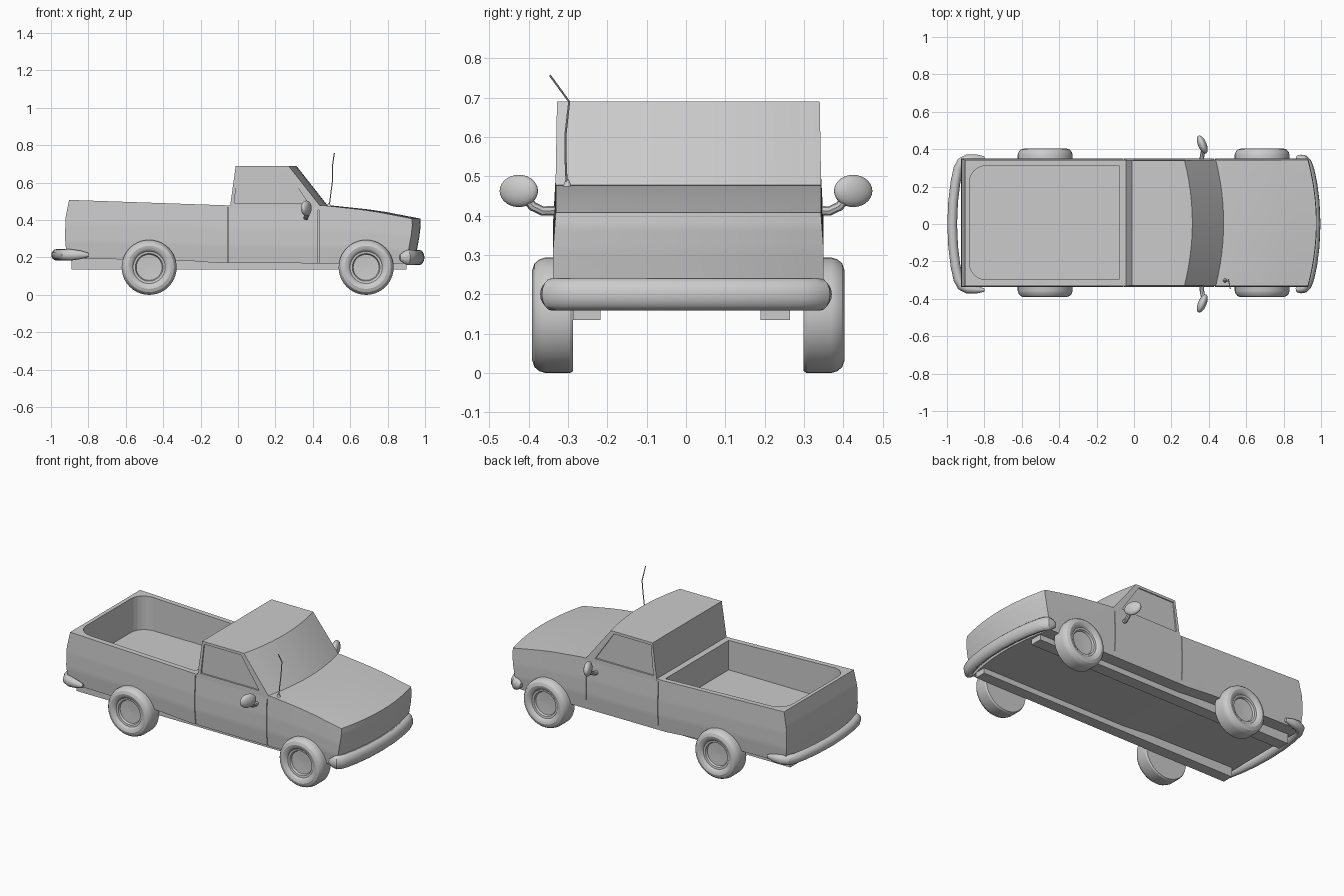
import bpy, bmesh, math
from mathutils import Vector

if "Cube" in bpy.data.objects:
    bpy.data.objects.remove(bpy.data.objects["Cube"])

YC = 0.006  # body centre line


def lerp(table, v):
    for (a, p), (b, q) in zip(table, table[1:]):
        if v <= b:
            return p + (q - p) * max(0, (v - a) / (b - a))
    return table[-1][1]


def finish(name, bm, smooth=True):
    bmesh.ops.recalc_face_normals(bm, faces=bm.faces)
    me = bpy.data.meshes.new(name)
    bm.to_mesh(me)
    bm.free()
    ob = bpy.data.objects.new(name, me)
    bpy.context.collection.objects.link(ob)
    if smooth:
        shade(ob)
    return ob


def shade(ob):
    bpy.ops.object.select_all(action='DESELECT')
    ob.select_set(True)
    bpy.context.view_layer.objects.active = ob
    bpy.ops.object.shade_smooth_by_angle(angle=math.radians(30))


def block(name, cuts, fn):
    """Gridded cube, every vertex remapped by fn(u, v, w) with -1..1 inputs."""
    bm = bmesh.new()
    bmesh.ops.create_cube(bm, size=2)
    bmesh.ops.subdivide_edges(bm, edges=bm.edges[:], cuts=cuts, use_grid_fill=True)
    for v in bm.verts:
        v.co = fn(*v.co)
    return finish(name, bm)


def prism(name, pts, depth):
    """Closed polygon pushed along a vector."""
    bm = bmesh.new()
    f = bm.faces.new([bm.verts.new(p) for p in pts])
    r = bmesh.ops.extrude_face_region(bm, geom=[f])
    for v in r['geom']:
        if isinstance(v, bmesh.types.BMVert):
            v.co += Vector(depth)
    return finish(name, bm, False)


def box(name, x0, x1, y0, y1, z0, z1):
    return prism(name, [(x0, y0, z0), (x1, y0, z0), (x1, y1, z0), (x0, y1, z0)], (0, 0, z1 - z0))


def cut(ob, cutter):
    cutter.hide_render = True
    m = ob.modifiers.new("cut", 'BOOLEAN')
    m.operation, m.solver, m.object = 'DIFFERENCE', 'EXACT', cutter
    bpy.ops.object.select_all(action='DESELECT')
    bpy.context.view_layer.objects.active = ob
    ob.select_set(True)
    bpy.ops.object.modifier_apply(modifier=m.name)
    bpy.data.objects.remove(cutter)


def loft(name, rings):
    bm = bmesh.new()
    rows = [[bm.verts.new(p) for p in r] for r in rings]
    n = len(rows[0])
    for a, b in zip(rows, rows[1:]):
        for i in range(n):
            bm.faces.new((a[i], a[(i + 1) % n], b[(i + 1) % n], b[i]))
    bm.faces.new(rows[0])
    bm.faces.new(rows[-1])
    return finish(name, bm)


# lower body: bowed nose, bulging flanks
TOP = [(-0.91, 0.508), (-0.04, 0.478), (0.44, 0.48), (0.7, 0.452), (0.93, 0.408)]
BOT = [(-0.93, 0.195), (-0.3, 0.185), (-0.1, 0.17), (0.93, 0.168)]
REAR = [(0, -0.915), (0.35, -0.925), (0.7, -0.922), (1, -0.903)]
NOSE = [(0, 0.89), (0.25, 0.91), (0.6, 0.925), (0.85, 0.932), (1, 0.93)]
WIDTH = [(0, 0.335), (0.3, 0.344), (0.6, 0.344), (1, 0.337)]


def body_fn(u, v, w):
    h = (w + 1) / 2
    xr, xn = lerp(REAR, h), lerp(NOSE, h)
    x = xr + (xn - xr) * (u + 1) / 2
    z0, z1 = lerp(BOT, x), lerp(TOP, x)
    bow = 0.045 * min(1, max(0, (x - 0.1) / 0.4))
    return (x + bow * (1 - v * v), YC + v * lerp(WIDTH, h), z0 + (z1 - z0) * h)


body = block("body", 19, body_fn)

# cargo bed recess with rounded rear corners
pts = [(-0.08, -0.298, 0.30), (-0.08, 0.312, 0.30)]
for cy, a0 in ((0.222, 90), (-0.208, 180)):
    for i in range(7):
        a = math.radians(a0 + 15 * i)
        pts.append((-0.79 + 0.09 * math.cos(a), cy + 0.09 * math.sin(a), 0.30))
cut(body, prism("bed_cutter", pts, (0, 0, 0.4)))
# door seams
for s in (-1, 1):
    for x in (-0.055, 0.43):
        y = YC + s * 0.345
        cut(body, box("seam_cutter", x - 0.002, x + 0.002, y - 0.009, y + 0.02, 0.14, 0.47))
shade(body)


# cab with raked, bowed windshield
def cab_fn(u, v, w):
    h = (w + 1) / 2
    x0, x1 = -0.045 + 0.033 * h, 0.455 - 0.185 * h
    f = (u + 1) / 2
    z = 0.455 + 0.235 * h
    return (x0 + (x1 - x0) * f + 0.042 * f * (1 - v * v), YC + v * (0.338 - 0.004 * h), z)


cab = block("cab", 11, cab_fn)
for s in (-1, 1):
    y = YC + s * 0.328
    win = [(-0.02, y, 0.492), (0.375, y, 0.492), (0.25, y, 0.674), (0.0, y, 0.674)]
    cut(cab, prism("window_cutter", win, (0, s * 0.05, 0)))
shade(cab)

# frame rails
box("frame_rail_right", -0.89, 0.90, -0.287, -0.218, 0.135, 0.20)
box("frame_rail_left", -0.89, 0.90, 0.19, 0.265, 0.135, 0.20)


# bumpers: elliptical bar swept along a wrapped path
def bumper(name, half, rx, rz, z):
    path = [(x, -y) for x, y in reversed(half[1:])] + half
    n, rings = len(path), []
    for i, p in enumerate(path):
        a, b = path[max(i - 1, 0)], path[min(i + 1, n - 1)]
        t = (Vector(b) - Vector(a)).normalized()
        e = min(i, n - 1 - i)
        k = (0.35, 0.75, 1)[min(e, 2)]
        rings.append([(p[0] + t.y * rx * k * math.cos(q), p[1] - t.x * rx * k * math.sin(0) -
                       t.x * rx * k * math.cos(q), z + rz * k * math.sin(q))
                      for q in (math.tau * j / 16 for j in range(16))])
    loft(name, rings)


bumper("front_bumper", [(0.968, 0), (0.963, 0.12), (0.95, 0.22), (0.935, 0.29), (0.922, 0.325),
                        (0.905, 0.342), (0.885, 0.35), (0.866, 0.354)], 0.029, 0.041, 0.20)
bumper("rear_bumper", [(-0.972, 0), (-0.967, 0.12), (-0.955, 0.22), (-0.94, 0.295), (-0.922, 0.33),
                       (-0.89, 0.346), (-0.84, 0.352), (-0.80, 0.353)], 0.026, 0.03, 0.214)

# wheels: turned profile (radius, outward offset)
PROFILE = [(0.001, 0), (0.142, 0), (0.147, 0.008), (0.147, 0.07), (0.142, 0.086), (0.132, 0.098),
           (0.115, 0.104), (0.1, 0.101), (0.09, 0.094), (0.086, 0.088), (0.074, 0.086),
           (0.069, 0.074), (0.001, 0.07)]
for end, x in (("front", 0.685), ("rear", -0.475)):
    for side, s, y in (("right", -1, -0.287), ("left", 1, 0.299)):
        loft(f"{end}_{side}_wheel",
             [[(x + r * math.cos(math.tau * j / 40), y + s * d, 0.147 + r * math.sin(math.tau * j / 40))
               for j in range(40)] for r, d in PROFILE])


def tube(name, pts, r):
    cu = bpy.data.curves.new(name, 'CURVE')
    cu.dimensions, cu.bevel_depth, cu.bevel_resolution, cu.use_fill_caps = '3D', r, 2, True
    sp = cu.splines.new('POLY')
    sp.points.add(len(pts) - 1)
    for p, c in zip(sp.points, pts):
        p.co = (*c, 1)
    ob = bpy.data.objects.new(name, cu)
    bpy.context.collection.objects.link(ob)
    bpy.ops.object.select_all(action='DESELECT')
    ob.select_set(True)
    bpy.context.view_layer.objects.active = ob
    bpy.ops.object.convert(target='MESH')
    shade(bpy.context.object)


# door mirrors on bent arms
for side, s in (("right", -1), ("left", 1)):
    tube(f"mirror_arm_{side}", [(0.362, s * 0.335, 0.413), (0.364, s * 0.365, 0.412),
                                (0.37, s * 0.39, 0.424), (0.37, s * 0.412, 0.45)], 0.012)
    bpy.ops.mesh.primitive_uv_sphere_add(segments=24, ring_count=14, location=(0.365, s * 0.425, 0.463))
    head = bpy.context.object
    head.name = f"mirror_head_{side}"
    head.scale = (0.023, 0.052, 0.041)
    head.rotation_euler = (0, 0, s * math.radians(22))
    shade(head)

# antenna and its base
tube("antenna", [(0.487, -0.303, 0.47), (0.496, -0.306, 0.54), (0.505, -0.306, 0.61),
                 (0.505, -0.297, 0.69), (0.515, -0.346, 0.757)], 0.0028)
bpy.ops.mesh.primitive_cone_add(vertices=16, radius1=0.016, radius2=0.004, depth=0.03,
                                location=(0.486, -0.302, 0.477))
bpy.context.object.name = "antenna_base"
shade(bpy.context.object)
